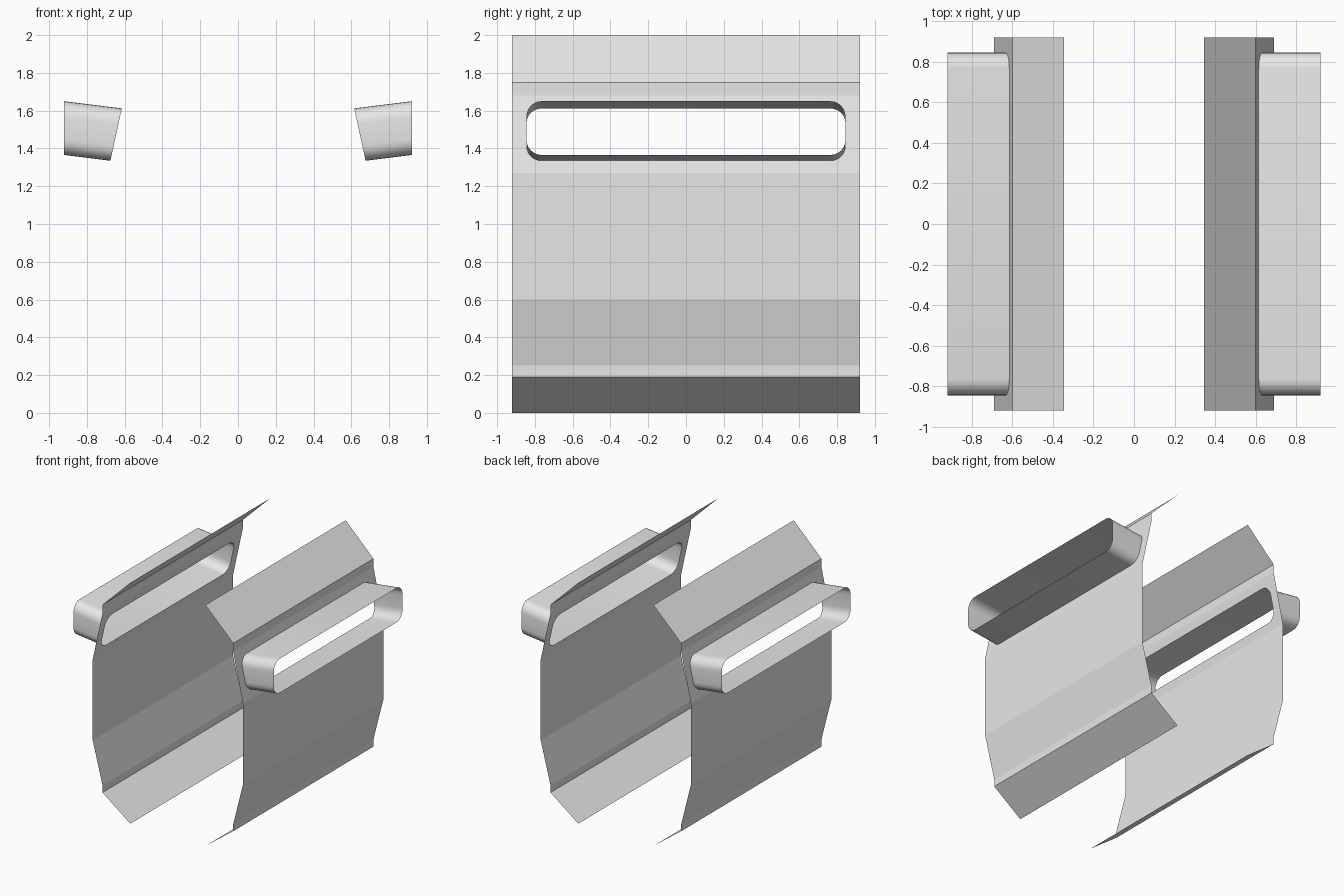
import bpy, bmesh, math
from mathutils import Vector

if "Cube" in bpy.data.objects:
    bpy.data.objects.remove(bpy.data.objects["Cube"])

grey = bpy.data.materials.new("light_grey")
grey.diffuse_color = (0.8, 0.8, 0.8, 1)
grey.use_nodes = True
grey.node_tree.nodes["Principled BSDF"].inputs["Base Color"].default_value = grey.diffuse_color

HALF = 0.92                       # half length of the wall panels
# bent wall section (x, z), from the lower lip to the upper lip
SECTION = [(0.345, 0), (0.60, 0.19), (0.60, 0.25), (0.69, 0.60),
           (0.69, 1.27), (0.60, 1.68), (0.60, 1.75), (0.345, 2.0)]
SLOT_BAND = 4                     # section segment holding the slot
SLOT_Y, SLOT_LOW, SLOT_HIGH, RADIUS = 0.845, 1.335, 1.612, 0.08
DUCT_END, DUCT_RISE = 0.92, 0.125  # outer plane and upward slope of the duct


def wall_x(z):
    """Wall position on the slotted band."""
    (x0, z0), (x1, z1) = SECTION[SLOT_BAND:SLOT_BAND + 2]
    return x0 + (x1 - x0) * (z - z0) / (z1 - z0)


def slot_loop(steps=6):
    """Rounded slot outline on the wall, upper half first."""
    pts = []
    for k, (sy, sz) in enumerate([(1, 1), (-1, 1), (-1, -1), (1, -1)]):
        cy = sy * (SLOT_Y - RADIUS)
        cz = SLOT_HIGH - RADIUS if sz > 0 else SLOT_LOW + RADIUS
        for i in range(steps + 1):
            a = math.pi / 2 * (k + i / steps)
            y, z = cy + RADIUS * math.cos(a), cz + RADIUS * math.sin(a)
            pts.append(Vector((wall_x(z), y, z)))
    return pts


def finish(bm, name, side, outward):
    """Face everything outward, mirror to the given side and add the object."""
    bmesh.ops.remove_doubles(bm, verts=bm.verts, dist=1e-5)
    bm.normal_update()
    for f in bm.faces:
        if f.normal.dot(outward(f)) < 0:
            f.normal_flip()
    if side < 0:
        for v in bm.verts:
            v.co.x *= -1
        bmesh.ops.reverse_faces(bm, faces=bm.faces[:])
    mesh = bpy.data.meshes.new(name)
    bm.to_mesh(mesh)
    bm.free()
    mesh.materials.append(grey)
    ob = bpy.data.objects.new(name, mesh)
    bpy.context.collection.objects.link(ob)
    return ob


def add_face(bm, pts):
    bm.faces.new([bm.verts.new(p) for p in pts])


def wall(name, side):
    bm = bmesh.new()
    for i, ((x0, z0), (x1, z1)) in enumerate(zip(SECTION, SECTION[1:])):
        low = [(x0, HALF, z0), (x0, -HALF, z0)]
        high = [(x1, HALF, z1), (x1, -HALF, z1)]
        if i != SLOT_BAND:
            add_face(bm, low + high[::-1])
            continue
        # slotted band: one face above and one below, meeting at mid height
        loop = slot_loop()
        half = len(loop) // 2
        zm = (SLOT_LOW + SLOT_HIGH) / 2
        right, left = [Vector((wall_x(zm), s * HALF, zm)) for s in (1, -1)]
        slot_right, slot_left = [Vector((wall_x(zm), s * SLOT_Y, zm)) for s in (1, -1)]
        add_face(bm, [right, slot_right] + loop[:half] + [slot_left, left] + high[::-1])
        add_face(bm, [left, slot_left] + loop[half:] + [slot_right, right] + low)
    finish(bm, name, side, lambda f: Vector((1, 0, 0)))


def duct(name, side):
    bm = bmesh.new()
    inner = slot_loop()
    outer = [Vector((DUCT_END, p.y, p.z + (DUCT_END - p.x) * DUCT_RISE)) for p in inner]
    n = len(inner)
    for i in range(n):
        j = (i + 1) % n
        add_face(bm, [inner[i], inner[j], outer[j], outer[i]])
    zm = (SLOT_LOW + SLOT_HIGH) / 2

    def outward(f):
        c = f.calc_center_median()
        core_y = max(-SLOT_Y + 0.14, min(SLOT_Y - 0.14, c.y))
        core_z = zm + (c.x - wall_x(zm)) * DUCT_RISE
        return Vector((0, c.y - core_y, c.z - core_z))

    ob = finish(bm, name, side, outward)
    bpy.ops.object.select_all(action='DESELECT')
    ob.select_set(True)
    bpy.context.view_layer.objects.active = ob
    bpy.ops.object.shade_smooth_by_angle(angle=math.radians(30))


for label, s in (("right", 1), ("left", -1)):
    wall(label + "_wall_panel", s)
    duct(label + "_duct", s)
